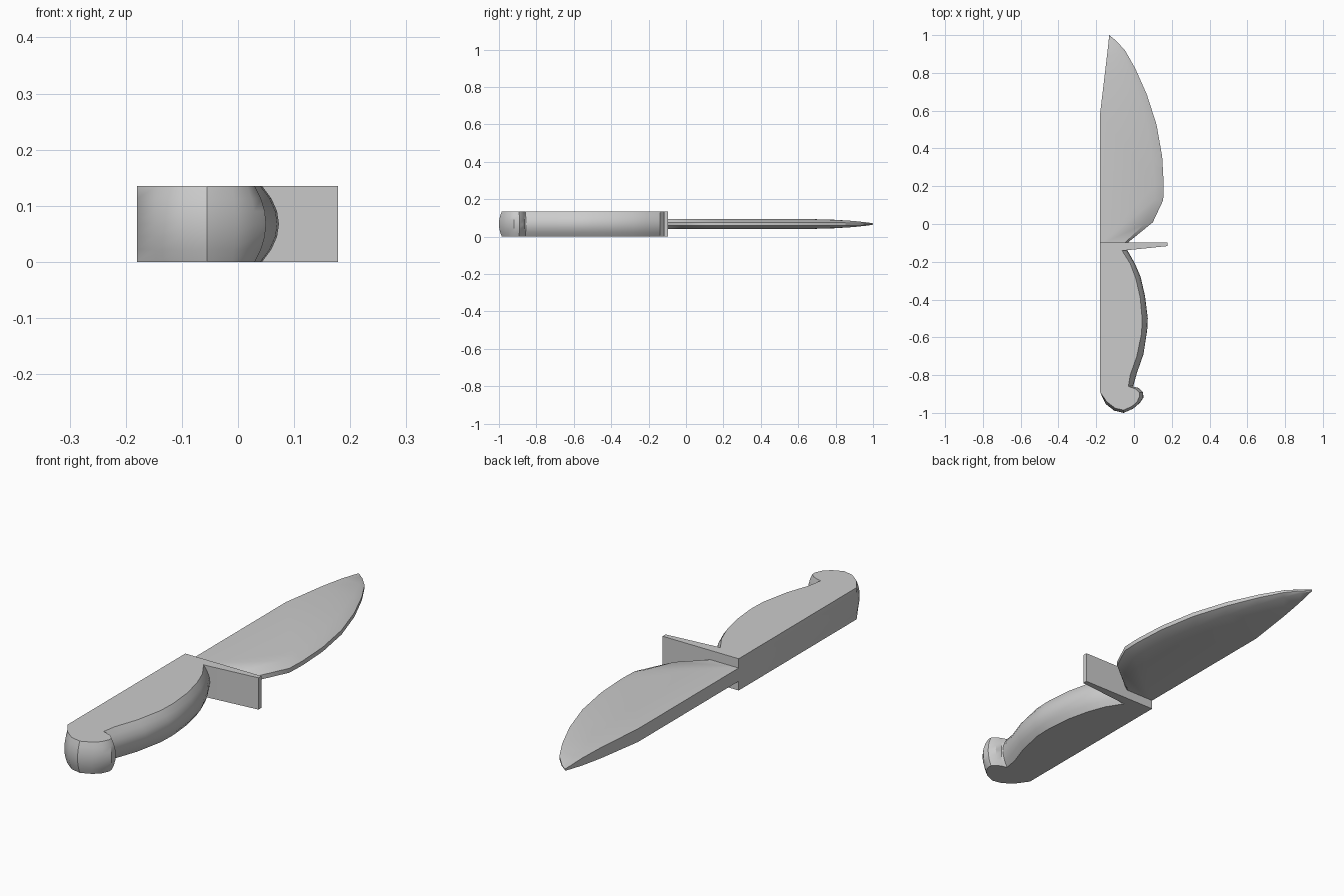
import bpy, bmesh, math

ZC = 0.0675  # mid-plane height of the whole knife


def layered(name, pts, steps):
    """Stack outlines from bottom to top, bulging from inner to outer points.
    Each point is (inner x, inner y, outer x, outer y, half thickness)."""
    bm = bmesh.new()
    rings = []
    for k in range(steps + 1):
        s = -1 + 2 * k / steps
        b = 1 - s * s
        rings.append([bm.verts.new((xi + (xo - xi) * b, yi + (yo - yi) * b, ZC + h * s))
                      for xi, yi, xo, yo, h in pts])
    n = len(pts)
    for lo, hi in zip(rings, rings[1:]):
        for i in range(n):
            j = (i + 1) % n
            bm.faces.new((lo[i], lo[j], hi[j], hi[i]))
    caps = [bm.faces.new(rings[0][::-1]), bm.faces.new(rings[-1])]
    bmesh.ops.triangulate(bm, faces=caps)
    bmesh.ops.recalc_face_normals(bm, faces=bm.faces)
    mesh = bpy.data.meshes.new(name)
    bm.to_mesh(mesh)
    bm.free()
    ob = bpy.data.objects.new(name, mesh)
    bpy.context.collection.objects.link(ob)
    bpy.ops.object.select_all(action='DESELECT')
    ob.select_set(True)
    bpy.context.view_layer.objects.active = ob
    bpy.ops.object.shade_smooth_by_angle(angle=math.radians(30))
    return ob


def straight(points, h):
    return [(x, y, x, y, h) for x, y in points]


# Blade: flat spine, curved cutting edge with ground bevel, thinning at the tip
T = 0.028
blade = straight([(-0.18, -0.11)], T) + [
    (-0.06, -0.11, -0.045, -0.11, T),
    (0.055, 0.0, 0.105, 0.01, T),
    (0.11, 0.13, 0.16, 0.125, T),
    (0.112, 0.21, 0.163, 0.21, T),
    (0.103, 0.33, 0.155, 0.36, T),
    (0.075, 0.49, 0.125, 0.53, T),
    (0.04, 0.64, 0.072, 0.69, 0.027),
    (-0.01, 0.79, 0.01, 0.825, 0.022),
    (-0.06, 0.90, -0.045, 0.92, 0.016),
    (-0.10, 0.965, -0.095, 0.972, 0.009),
    (-0.131, 0.998, -0.131, 1.0, 0.004),
    (-0.142, 0.90, -0.142, 0.90, 0.016),
    (-0.155, 0.79, -0.155, 0.79, 0.023),
    (-0.18, 0.58, -0.18, 0.58, T)]
layered("blade", blade, 3)

# Guard: tapered cross plate
layered("guard", straight([(-0.18, -0.14), (-0.05, -0.14), (0.178, -0.117),
                           (0.178, -0.097), (-0.18, -0.097)], ZC), 1)

# Grip and hooked pommel with a rounded finger side
H = ZC
handle = straight([(-0.18, -0.13)], H) + [
    (-0.18, -0.89, -0.18, -0.89, H),
    (-0.145, -0.94, -0.15, -0.953, H),
    (-0.10, -0.975, -0.105, -0.988, H),
    (-0.055, -0.985, -0.055, -1.0, H),
    (-0.01, -0.965, -0.005, -0.978, H),
    (0.017, -0.94, 0.03, -0.948, H),
    (0.03, -0.91, 0.05, -0.92, H),
    (0.03, -0.893, 0.048, -0.89, H),
    (0.012, -0.875, 0.025, -0.868, H),
    (-0.008, -0.867, -0.002, -0.862, H),
    (-0.03, -0.86, -0.003, -0.855, H),
    (-0.02, -0.80, 0.015, -0.79, H),
    (0.015, -0.70, 0.05, -0.69, H),
    (0.04, -0.58, 0.07, -0.56, H),
    (0.043, -0.50, 0.073, -0.50, H),
    (0.033, -0.39, 0.058, -0.38, H),
    (0.01, -0.29, 0.035, -0.28, H),
    (-0.02, -0.21, 0.005, -0.21, H),
    (-0.07, -0.13, -0.04, -0.13, H)]
layered("handle", handle, 6)
